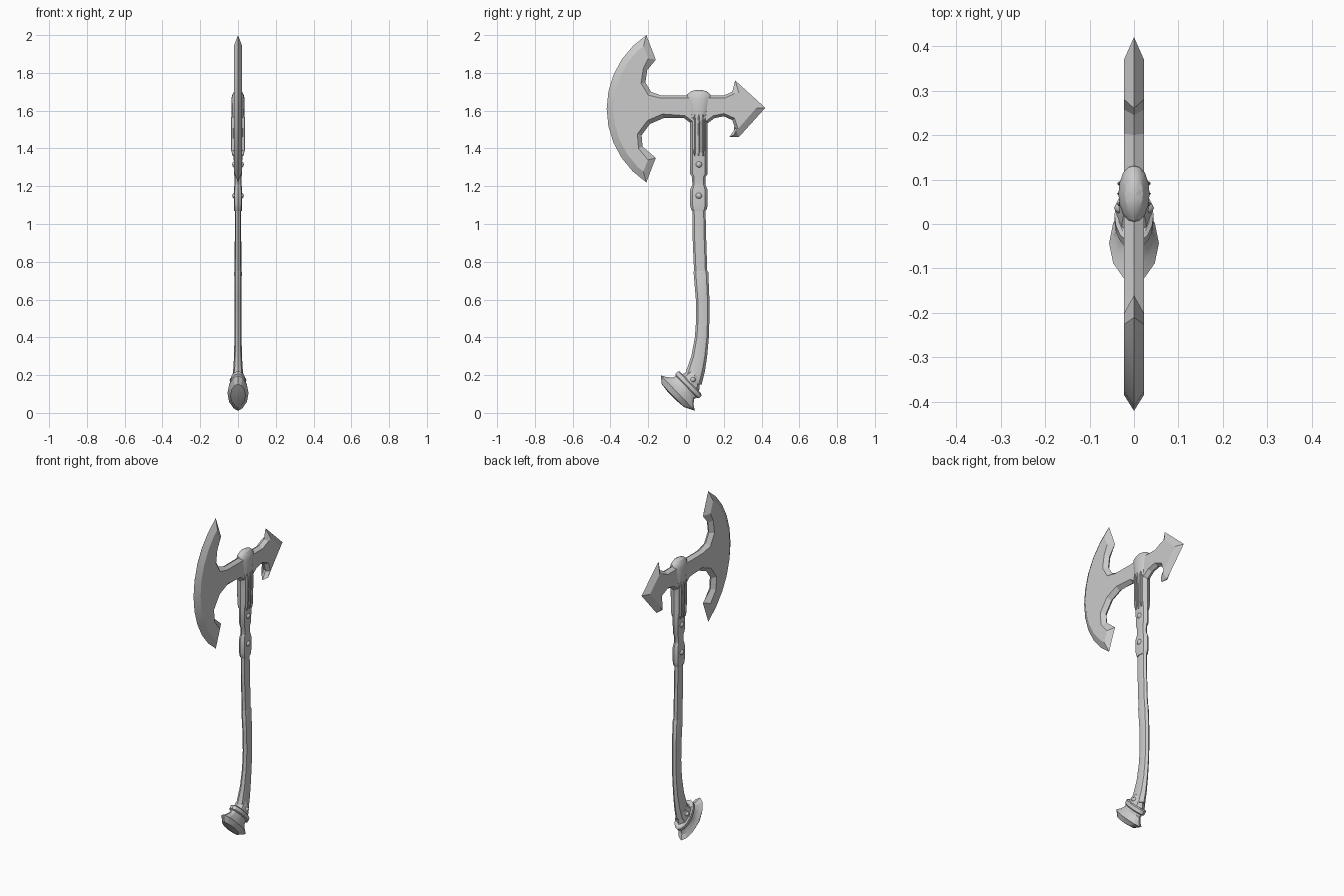
import bpy, bmesh, math
from mathutils import Vector

cube = bpy.data.objects.get("Cube")
if cube:
    bpy.data.objects.remove(cube)

steel = bpy.data.materials.new("grey_steel")
steel.use_nodes = True
grey = (0.6, 0.6, 0.6, 1)
steel.diffuse_color = grey
steel.node_tree.nodes["Principled BSDF"].inputs["Base Color"].default_value = grey


def finish(bm, name, smooth=28):
    bmesh.ops.recalc_face_normals(bm, faces=bm.faces)
    mesh = bpy.data.meshes.new(name)
    bm.to_mesh(mesh)
    bm.free()
    mesh.materials.append(steel)
    obj = bpy.data.objects.new(name, mesh)
    bpy.context.collection.objects.link(obj)
    bpy.ops.object.select_all(action='DESELECT')
    obj.select_set(True)
    bpy.context.view_layer.objects.active = obj
    bpy.ops.object.shade_smooth_by_angle(angle=math.radians(smooth))
    return obj


def loft(name, rings, sides=8, power=1.0, tilt=0, smooth=28):
    """Skin rings of (y, z, half depth, half width); power above 1 points the ends."""
    bm = bmesh.new()
    loops = []
    for y, z, depth, width in rings:
        loop = []
        for i in range(sides):
            a = math.tau * i / sides
            u, s = depth * math.cos(a), math.sin(a)
            x = width * math.copysign(abs(s) ** power, s)
            loop.append(bm.verts.new((x, y + u * math.cos(tilt), z + u * math.sin(tilt))))
        loops.append(loop)
    for a, b in zip(loops, loops[1:]):
        for i in range(sides):
            j = (i + 1) % sides
            bm.faces.new((a[i], a[j], b[j], b[i]))
    bm.faces.new(loops[0])
    bm.faces.new(loops[-1])
    return finish(bm, name, smooth)


def bevelled_plate(name, outline, thick):
    """Double-bevelled plate: sharp outline at x = 0, inset flats at both sides."""
    bm = bmesh.new()
    n = len(outline)
    pts = [Vector(p[:2]) for p in outline]
    inner = []
    for i, p in enumerate(pts):
        d1 = (p - pts[i - 1]).normalized()
        d2 = (pts[(i + 1) % n] - p).normalized()
        n1, n2 = Vector((d1.y, -d1.x)), Vector((d2.y, -d2.x))
        m = (n1 + n2).normalized()
        inner.append(p + m * outline[i][2] / max(m.dot(n1), 0.5))
    rim = [bm.verts.new((0, *p)) for p in pts]
    for side in (-thick, thick):
        flat = [bm.verts.new((side, *p)) for p in inner]
        for i in range(n):
            j = (i + 1) % n
            bm.faces.new((rim[i], rim[j], flat[j], flat[i]))
        bm.faces.new(flat)
    return finish(bm, name, 15)


def bolt(name, y, z, radius, reach):
    """Domed rivet passing through the part along x."""
    bm = bmesh.new()
    bmesh.ops.create_uvsphere(bm, u_segments=12, v_segments=8, radius=1)
    for v in bm.verts:
        v.co = (reach * v.co.z, y + radius * v.co.x, z + radius * v.co.y)
    return finish(bm, name, 40)


# Axe head: clockwise outline from the upper blade tip, third value is bevel width
arm, edge, hook = 0.014, 0.035, 0.022
head = [(-.21, 2.0, edge), (-.16, 1.87, edge), (-.205, 1.815, hook), (-.215, 1.75, hook),
        (-.185, 1.7, hook), (-.13, 1.68, arm), (.2, 1.68, arm), (.245, 1.7, arm),
        (.26, 1.76, edge), (.42, 1.615, edge), (.28, 1.46, edge), (.23, 1.46, arm),
        (.26, 1.505, arm), (.245, 1.55, arm), (.2, 1.57, arm), (.15, 1.56, arm),
        (.11, 1.53, arm), (.03, 1.53, arm), (-.01, 1.56, arm), (-.12, 1.56, hook),
        (-.19, 1.53, hook), (-.235, 1.47, hook), (-.23, 1.41, hook), (-.16, 1.35, edge)]
for k in range(11):
    a = math.radians(236.6 - k * 11.32 )
    head.append((.047 + .467 * math.cos(a), 1.61 + .467 * math.sin(a), edge))
head.pop()  # the arc ends on the first tip
bevelled_plate("axe_head", head, 0.022)

# Head socket with domed cap
mid = 0.068
loft("head_socket", [(mid, 1.5, .044, .03), (mid, 1.55, .046, .033), (mid, 1.6, .054, .034),
                     (mid, 1.665, .066, .035), (mid, 1.685, .062, .03), (mid, 1.702, .042, .02),
                     (mid, 1.71, .015, .006)], sides=16)

# Sheath below the head, with a waist between its two blocks
loft("upper_sheath", [(mid, 1.2, .034, .019), (mid, 1.25, .036, .019), (mid, 1.265, .046, .021),
                      (mid, 1.36, .046, .023), (mid, 1.4, .046, .03), (mid, 1.56, .046, .033)],
     power=.7)
loft("lower_sheath", [(mid, 1.07, .036, .02), (mid, 1.08, .042, .021), (mid, 1.1, .047, .022),
                      (mid, 1.18, .047, .022), (mid, 1.21, .034, .019)], power=.7)

# Raised ribs on both sides of the sheath
for side, x in (("left", .026), ("right", -.026)):
    for label, y in (("front", .045), ("middle", mid), ("back", .091)):
        rib = loft(side + "_" + label + "_rib", [(y, 1.36, .003, .003), (y, 1.39, .006, .01),
                                                 (y, 1.55, .006, .012), (y, 1.58, .003, .008)])
        rib.location.x = x

# Wooden-style shaft in two lengths, the grip slightly thicker
loft("shaft", [(mid, 1.1, .035, .017), (.07, .95, .036, .017), (.078, .74, .035, .018)])
loft("grip", [(.078, .755, .034, .017), (.079, .745, .039, .02), (.088, .6, .036, .019),
              (.089, .5, .035, .019), (.084, .4, .037, .019), (.07, .3, .042, .021),
              (.05, .22, .05, .026), (.025, .15, .058, .032)])

# Foot: slanted collar, flared pointed pommel, bracket and bolts
slant = math.radians(-46)
loft("pommel_collar", [(.024, .16, .08, .036), (.02, .156, .09, .044),
                       (.006, .142, .09, .044), (.002, .138, .08, .038)],
     sides=16, tilt=slant)
loft("pommel", [(.006, .142, .08, .038), (-.012, .13, .08, .038), (-.03, .117, .1, .046),
                (-.043, .105, .13, .056), (-.07, .092, .085, .04), (-.078, .092, .03, .014)],
     sides=12, power=1.25, tilt=slant, smooth=20)
loft("pommel_bracket", [(.02, .155, .066, .04), (.034, .172, .055, .037),
                        (.048, .205, .035, .03)], tilt=slant)
bolt("pommel_bolt", .036, .175, .02, .045)
bolt("upper_bolt", mid, 1.315, .022, .031)
bolt("lower_bolt", mid, 1.15, .022, .031)
